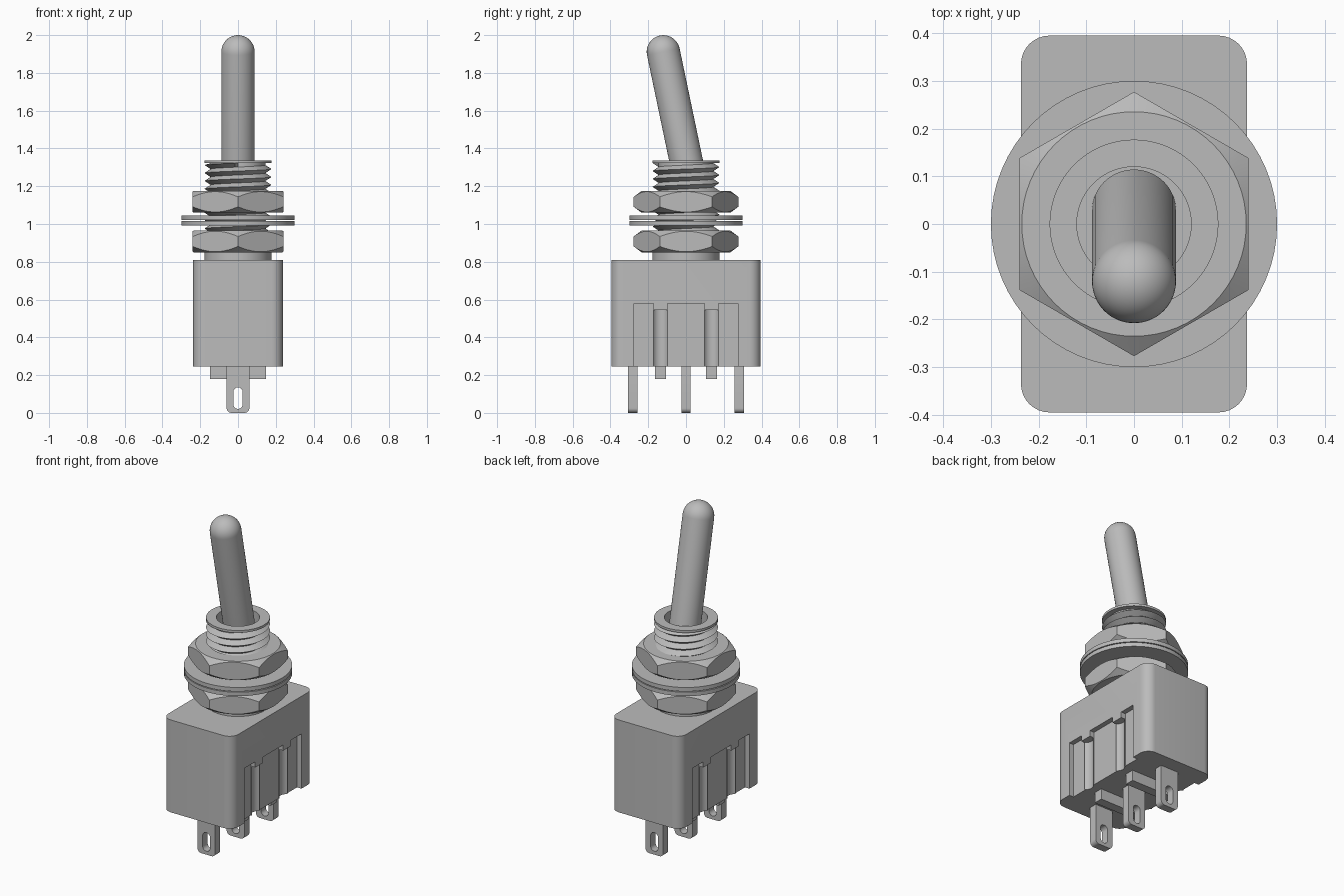
import bpy, bmesh
from math import pi, sin, cos, tau, radians
from mathutils import Matrix

if "Cube" in bpy.data.objects:
    bpy.data.objects.remove(bpy.data.objects["Cube"], do_unlink=True)

grey = bpy.data.materials.new("plain grey")
grey.use_nodes = True
grey.diffuse_color = (0.5, 0.5, 0.5, 1)
grey.node_tree.nodes["Principled BSDF"].inputs["Base Color"].default_value = grey.diffuse_color


def finish(name, bm):
    bmesh.ops.remove_doubles(bm, verts=bm.verts, dist=1e-5)
    bmesh.ops.recalc_face_normals(bm, faces=bm.faces)
    mesh = bpy.data.meshes.new(name)
    bm.to_mesh(mesh)
    bm.free()
    mesh.materials.append(grey)
    ob = bpy.data.objects.new(name, mesh)
    bpy.context.collection.objects.link(ob)
    return ob


def activate(ob):
    bpy.ops.object.select_all(action="DESELECT")
    ob.select_set(True)
    bpy.context.view_layer.objects.active = ob


def smooth(ob, angle=30):
    activate(ob)
    bpy.ops.object.shade_smooth_by_angle(angle=radians(angle))
    return ob


def cut(ob, tool, operation="DIFFERENCE"):
    mod = ob.modifiers.new("cut", "BOOLEAN")
    mod.operation, mod.object, mod.solver = operation, tool, "EXACT"
    activate(ob)
    bpy.ops.object.modifier_apply(modifier=mod.name)
    bpy.data.objects.remove(tool, do_unlink=True)


def prism(name, outline, low, high, matrix=Matrix()):
    """Extrude a flat outline along z, then place it."""
    bm = bmesh.new()
    face = bm.faces.new([bm.verts.new((x, y, low)) for x, y in outline])
    ext = bmesh.ops.extrude_face_region(bm, geom=[face])["geom"]
    verts = [v for v in ext if isinstance(v, bmesh.types.BMVert)]
    bmesh.ops.translate(bm, verts=verts, vec=(0, 0, high - low))
    bm.transform(matrix)
    return finish(name, bm)


def rounded(half_x, half_y, r, cx=0, cy=0, steps=8):
    pts = []
    for q, (sx, sy) in enumerate([(1, 1), (-1, 1), (-1, -1), (1, -1)]):
        for i in range(steps + 1):
            a = (q + i / steps) * pi / 2
            pts.append((cx + sx * (half_x - r) + r * cos(a),
                        cy + sy * (half_y - r) + r * sin(a)))
    return pts


def circle(r, n, cx=0, cy=0, start=0):
    return [(cx + r * cos(start + tau * i / n), cy + r * sin(start + tau * i / n))
            for i in range(n)]


def box(name, x0, x1, y0, y1, z0, z1):
    return prism(name, [(x0, y0), (x1, y0), (x1, y1), (x0, y1)], z0, z1)


def lathe(name, profile, closed=False, steps=64):
    bm = bmesh.new()
    verts = [bm.verts.new((r, 0, z)) for r, z in profile]
    pairs = list(zip(verts, verts[1:])) + ([(verts[-1], verts[0])] if closed else [])
    edges = [bm.edges.new(p) for p in pairs]
    bmesh.ops.spin(bm, geom=verts + edges, axis=(0, 0, 1), cent=(0, 0, 0),
                   angle=tau, steps=steps)
    return finish(name, bm)


# Housing with shallow side pockets and half-round grooves
body = prism("housing", rounded(0.237, 0.395, 0.06), 0.245, 0.81)
for side in (-1, 1):
    inner, outer = sorted((side * 0.207, side * 0.3))
    for y0, y1 in ((-0.275, -0.172), (-0.098, 0.098), (0.172, 0.275)):
        cut(body, box("pocket", inner, outer, y0, y1, 0.2, 0.58))
    for y in (-0.135, 0.135):
        cut(body, prism("groove", circle(0.044, 24, side * 0.237, y), 0.19, 0.545))
smooth(body)

# Spacer bars between the terminals
for label, y in (("front", -0.135), ("back", 0.135)):
    box(label + "_spacer_bar", -0.147, 0.147, y - 0.028, y + 0.028, 0.18, 0.27)

# Solder terminals with slotted eyelets
upright = Matrix.Rotation(pi / 2, 4, "X")
for label, y in (("front", -0.282), ("middle", 0), ("back", 0.282)):
    place = Matrix.Translation((0, y, 0)) @ upright
    tab = prism(label + "_terminal", rounded(0.06, 0.15, 0.025, cy=0.15), -0.024, 0.024, place)
    cut(tab, prism("slot", rounded(0.025, 0.057, 0.0249, cy=0.078), -0.1, 0.1, place))
    smooth(tab)

# Bushing core with collar, top rim and lever hole
smooth(lathe("bushing", [(0, 0.8), (0.177, 0.8), (0.177, 0.85), (0.14, 0.85), (0.14, 1.322),
                         (0.177, 1.322), (0.177, 1.336), (0.12, 1.336), (0.12, 1.2), (0, 1.2)]))


# Helical thread
def thread(name, low, high, pitch, root, crest, steps=64):
    bm = bmesh.new()
    rows = 2 * int((high - low) / pitch) + 6
    columns = []
    for j in range(steps + 1):
        a = tau * j / steps
        column = []
        for i in range(rows):
            z = low - pitch + pitch * (i / 2 + j / steps)
            inside = low < z < high
            r = crest if i % 2 and inside else root
            column.append(bm.verts.new((r * cos(a), r * sin(a), min(max(z, low), high))))
        columns.append(column)
    for left, right in zip(columns, columns[1:]):
        for i in range(rows - 1):
            bm.faces.new((left[i], right[i], right[i + 1], left[i + 1]))
    bmesh.ops.dissolve_degenerate(bm, edges=bm.edges, dist=1e-5)
    return finish(name, bm)


smooth(thread("screw_thread", 0.85, 1.322, 0.042, 0.145, 0.177))

# Hex nuts with chamfered corners
for label, z in (("lower", 0.85), ("upper", 1.06)):
    top, c = z + 0.115, 0.03
    nut = prism(label + "_hex_nut", circle(0.277, 6, start=pi / 2), z, top)
    turned = lathe("chamfer", [(0.16, z - 0.01), (0.222, z - 0.01), (0.282, z + c + 0.005),
                               (0.282, top - c - 0.005), (0.222, top + 0.01),
                               (0.16, top + 0.01)], closed=True)
    cut(nut, turned, "INTERSECT")
    smooth(nut, 20)

# Two flat washers
for label, z in (("lower", 0.992), ("upper", 1.021)):
    smooth(lathe(label + "_washer", [(0.172, z), (0.3, z), (0.3, z + 0.024),
                                     (0.172, z + 0.024)], closed=True))

# Tilted lever with a domed tip
radius, length = 0.088, 0.724
dome = [(radius * cos(i * pi / 24), length + radius * sin(i * pi / 24)) for i in range(12)]
lever = lathe("lever", [(0, 0), (radius, 0)] + dome + [(0, length + radius)])
lever.data.transform(Matrix.Translation((0, 0.028, 1.203)) @ Matrix.Rotation(radians(11.8), 4, "X"))
smooth(lever)
